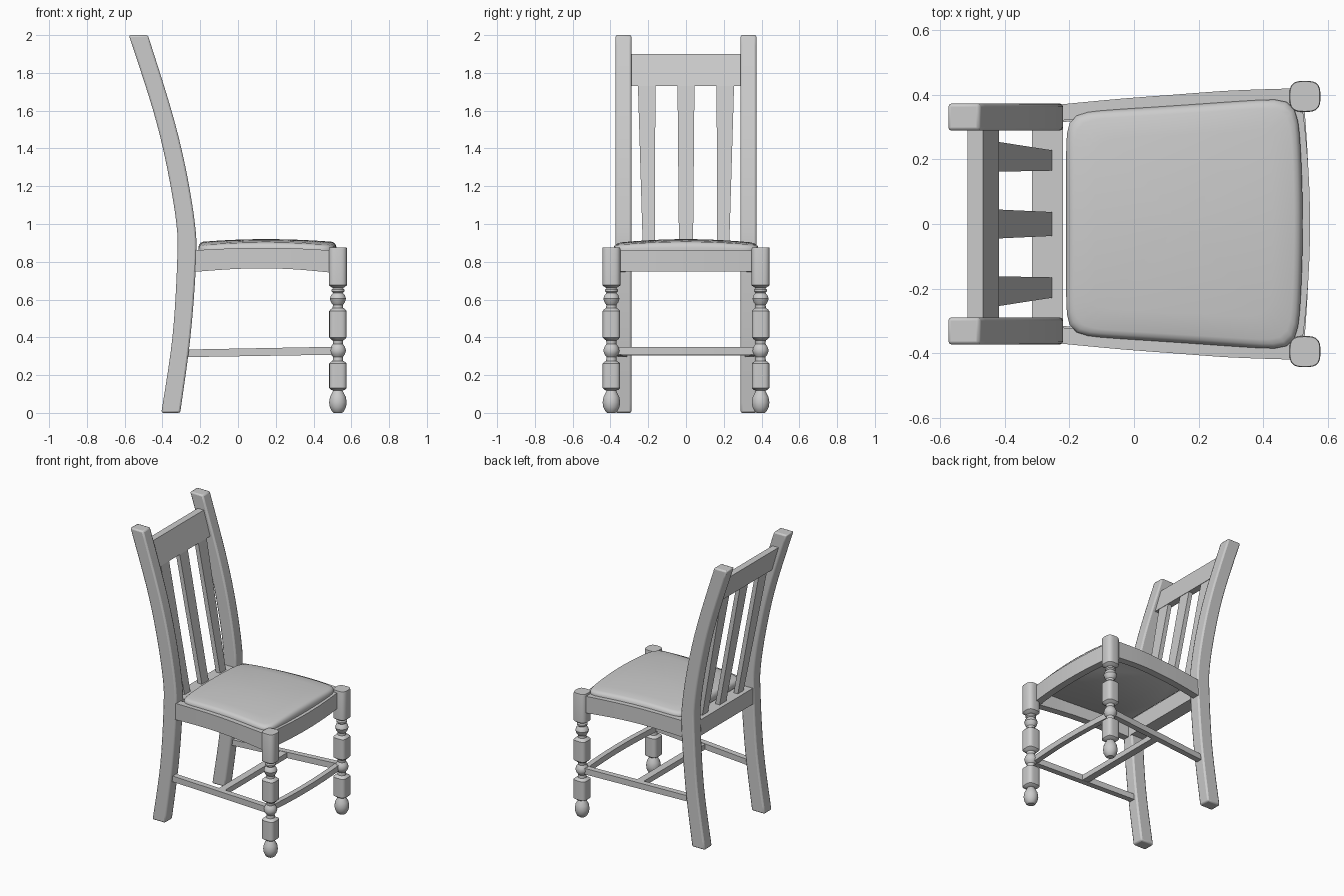
import bpy, bmesh, math

if "Cube" in bpy.data.objects:
    bpy.data.objects.remove(bpy.data.objects["Cube"])


def loft(name, rings, mirror=False, bevel=0.0):
    """Skin a list of equal-length point rings and cap both ends."""
    bm = bmesh.new()
    rows = [[bm.verts.new(p) for p in ring] for ring in rings]
    n = len(rows[0])
    for a, b in zip(rows, rows[1:]):
        for i in range(n):
            j = (i + 1) % n
            bm.faces.new((a[i], a[j], b[j], b[i]))
    bm.faces.new(rows[0])
    bm.faces.new(rows[-1])
    bmesh.ops.recalc_face_normals(bm, faces=bm.faces)
    me = bpy.data.meshes.new(name)
    bm.to_mesh(me)
    bm.free()
    ob = bpy.data.objects.new(name, me)
    bpy.context.collection.objects.link(ob)
    bpy.ops.object.select_all(action='DESELECT')
    ob.select_set(True)
    bpy.context.view_layer.objects.active = ob
    bpy.ops.object.shade_smooth_by_angle(angle=math.radians(35))
    if bevel:
        m = ob.modifiers.new("bevel", 'BEVEL')
        m.width, m.segments = bevel, 2
        m.limit_method, m.angle_limit = 'ANGLE', math.radians(40)
    if mirror:
        m = ob.modifiers.new("mirror", 'MIRROR')
        m.use_axis = (False, True, False)
        m.use_mirror_merge = False
    return ob


def spline(pts, steps=5):
    """Catmull-Rom through points of any dimension."""
    ext = [pts[0]] + pts + [pts[-1]]
    out = []
    for k in range(len(pts) - 1):
        p = ext[k:k + 4]
        for s in range(steps):
            t = s / steps
            out.append([0.5 * (2 * b + (c - a) * t + (2 * a - 5 * b + 4 * c - d) * t * t
                        + (3 * b - a - 3 * c + d) * t ** 3) for a, b, c, d in zip(*p)])
    return out + [list(pts[-1])]


def superellipse(n, count):
    pts = []
    for i in range(count):
        a = 2 * math.pi * (i + 0.5) / count
        c, s = math.cos(a), math.sin(a)
        r = (abs(c) ** n + abs(s) ** n) ** (-1 / n)
        pts.append((r * c, r * s))
    return pts


def x_ring(x, y0, y1, z0, z1):
    return [(x, y0, z0), (x, y1, z0), (x, y1, z1), (x, y0, z1)]


def y_ring(y, x0, x1, z0, z1):
    return [(x0, y, z0), (x1, y, z0), (x1, y, z1), (x0, y, z1)]


def z_ring(z, x0, x1, y0, y1):
    return [(x0, y0, z), (x1, y0, z), (x1, y1, z), (x0, y1, z)]


# Back legs running up into the back posts: z, rear x, front x
post = [(0, -.406, -.306), (.4, -.347, -.252), (.8, -.322, -.222), (1, -.326, -.228),
        (1.3, -.376, -.278), (1.6, -.449, -.352), (2, -.578, -.477)]
loft("back_leg", [z_ring(z, a, b, .289, .373) for z, a, b in spline(post)], True, .01)

# Turned front legs: z, radius, squareness
turning = [(0, .022, 2), (.008, .032, 2), (.03, .043, 2), (.055, .047, 2), (.085, .042, 2),
           (.107, .03, 2), (.118, .025, 2), (.122, .036, 2.5), (.131, .046, 4), (.262, .046, 4),
           (.27, .037, 2.5), (.276, .028, 2), (.296, .026, 2), (.31, .037, 2), (.33, .043, 2),
           (.35, .037, 2), (.366, .026, 2), (.384, .028, 2), (.39, .037, 2.5), (.4, .046, 4),
           (.54, .046, 4), (.55, .037, 2.5), (.556, .028, 2), (.572, .027, 2), (.586, .037, 2),
           (.605, .043, 2), (.623, .037, 2), (.635, .026, 2), (.643, .034, 2), (.653, .034, 2),
           (.66, .026, 2), (.668, .038, 3), (.676, .048, 3.2), (.866, .048, 3.2), (.875, .046, 3.2)]
loft("front_leg", [[(.529 + r * u, .395 + r * v, z) for u, v in superellipse(n, 32)]
                   for z, r, n in turning], True)

# Seat rails: x, outer y, bottom z, top z for the arched sides
side = [(-.25, .368, .745, .86), (-.05, .387, .76, .87), (.12, .4, .765, .874),
        (.3, .413, .76, .871), (.5, .42, .742, .86)]
loft("side_seat_rail", [x_ring(x, y - .05, y, a, b) for x, y, a, b in spline(side)], True)
ys = [-.37 + .74 * i / 12 for i in range(13)]
loft("front_seat_rail", [y_ring(y, .495 - .18 * y * y, .545 - .18 * y * y, .748, .86) for y in ys])
loft("rear_seat_rail", [y_ring(y, -.316, -.22, .748, .86) for y in (-.3, .3)])

# Cushion: size, base z, share of the crown
cushion = []
for s, z, crown in [(.97, .845, 0), (1, .852, 0), (1, .868, .3), (.99, .877, .6),
                    (.965, .882, .9), (.93, .884, 1), (.75, .884, 1), (.5, .884, 1),
                    (.25, .884, 1), (.05, .884, 1)]:
    ring = []
    for u, v in superellipse(12, 96):
        u, v = u * s, v * s
        x = .147 + .357 * u + .018 * (1 - v * v) * max(u, 0)
        y = v * (.368 + .024 * u)
        ring.append((x, y, z + crown * (.016 * (1 - u * u) + .02 * (1 - v * v))))
    cushion.append(ring)
loft("seat_cushion", cushion)

# Top rail and the three slats, leaning with the posts
loft("top_rail", [z_ring(1.73, -.465, -.418, -.3, .3), z_ring(1.9, -.515, -.468, -.3, .3)])
for name, b0, b1, t0, t1, twin in [("centre_slat", -.037, .037, -.045, .045, False),
                                   ("outer_slat", .165, .228, .162, .255, True)]:
    loft(name, [z_ring(.85, -.285, -.252, b0, b1), z_ring(1.75, -.455, -.425, t0, t1)], twin)

# Stretchers between the legs
loft("side_stretcher", [x_ring(-.29, .31, .35, .295, .335), x_ring(.51, .375, .415, .308, .35)],
     True)
loft("front_stretcher", [y_ring(y, .507 - .12 * y * y, .543 - .12 * y * y, .308, .348) for y in ys])
loft("cross_stretcher", [y_ring(y, .09, .14, .303, .34) for y in (-.365, .365)])
